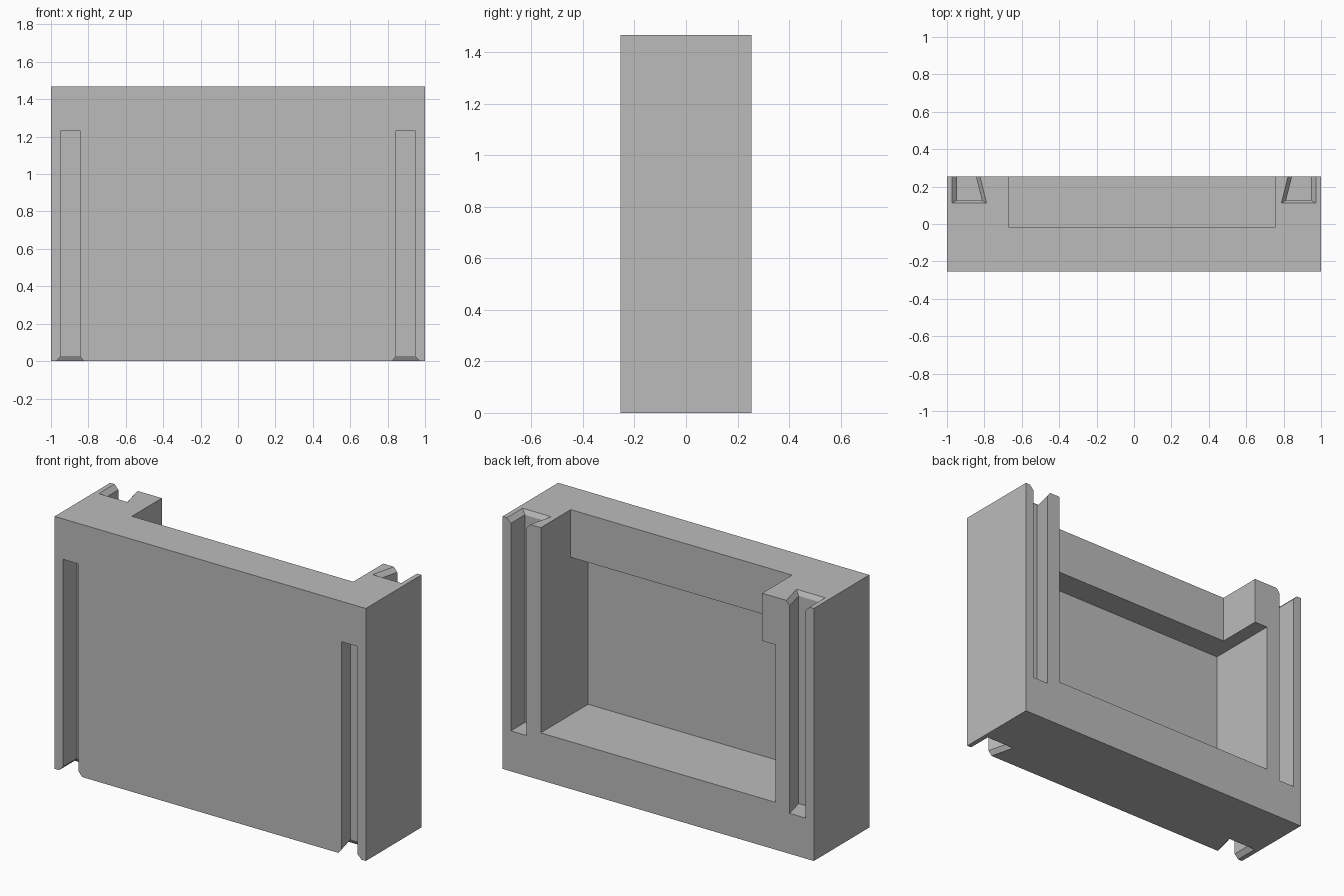
import bpy
import bmesh

if "Cube" in bpy.data.objects:
    bpy.data.objects.remove(bpy.data.objects["Cube"], do_unlink=True)

HEIGHT, BACK = 1.467, 0.255

grey = bpy.data.materials.new("plain grey")
grey.use_nodes = True
grey.diffuse_color = (0.5, 0.5, 0.5, 1)
grey.node_tree.nodes["Principled BSDF"].inputs["Base Color"].default_value = (0.5, 0.5, 0.5, 1)


def loft(name, sections):
    """Join matching outlines with side faces and cap both ends."""
    bm = bmesh.new()
    rings = [[bm.verts.new(p) for p in s] for s in sections]
    for a, b in zip(rings, rings[1:]):
        for i in range(len(a)):
            j = (i + 1) % len(a)
            bm.faces.new((a[i], a[j], b[j], b[i]))
    bm.faces.new(rings[0])
    bm.faces.new(rings[-1])
    bmesh.ops.recalc_face_normals(bm, faces=bm.faces)
    mesh = bpy.data.meshes.new(name)
    bm.to_mesh(mesh)
    bm.free()
    mesh.materials.append(grey)
    obj = bpy.data.objects.new(name, mesh)
    bpy.context.collection.objects.link(obj)
    return obj


def box(name, x0, x1, y0, y1, z0, z1):
    outline = [(x0, y0), (x1, y0), (x1, y1), (x0, y1)]
    return loft(name, [[(x, y, z) for x, y in outline] for z in (z0, z1)])


def slot_cutter(name, side, front):
    """Half-dovetail slot with a flared entry, flipped for the front face."""
    sections = []
    for z, flare in ((0.235, 0), (HEIGHT - 0.026, 0), (HEIGHT + 0.026, 0.05)):
        deep, mouth = 0.127 - 0.64 * flare, BACK + 0.1
        inner = 0.845 - 0.86 * flare
        slope = lambda y: inner - 0.25 * (BACK - y) 
        outer = 0.947 + flare
        outline = [(slope(deep), deep), (outer, deep), (outer, mouth), (slope(mouth), mouth)]
        sections.append([(side * x, -y if front else y, HEIGHT - z if front else z)
                         for x, y in outline])
    return loft(name, sections)


# Solid case
body = box("case_body", -1, 1, -BACK, BACK, 0, HEIGHT)

# Rear cavity and the shallower opening through the top
cutters = [
    box("cavity_cutter", -0.755, 0.755, -0.18, BACK + 0.1, 0.275, 1.19),
    box("top_opening_cutter", -0.668, 0.755, -0.02, BACK + 0.1, 1.1, HEIGHT + 0.1),
]

# Four slots: rear ones enter from the top, front ones from the bottom
for side in (-1, 1):
    for front in (False, True):
        cutters.append(slot_cutter("slot_cutter", side, front))

# Cut everything, then discard the cutters
bpy.context.view_layer.objects.active = body
for cutter in cutters:
    cutter.hide_render = True
    cut = body.modifiers.new("cut", "BOOLEAN")
    cut.operation = "DIFFERENCE"
    cut.solver = "EXACT"
    cut.object = cutter
    bpy.ops.object.modifier_apply(modifier=cut.name)
    bpy.data.objects.remove(cutter, do_unlink=True)
